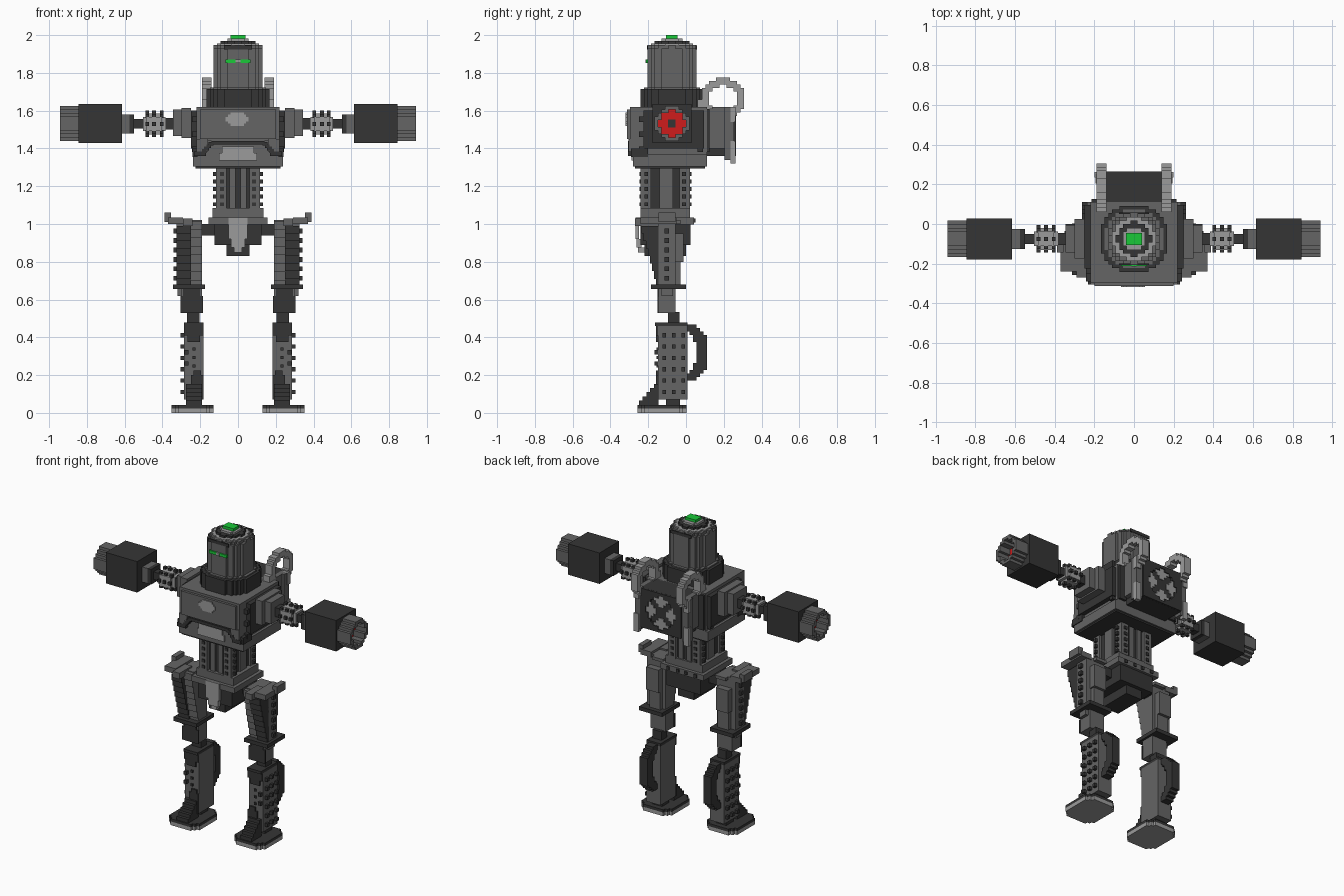
import bpy, bmesh, math
from mathutils import Vector

CY = -0.075   # depth of the body axis
V = 0.0185    # step size of the blocky curves


def material(name, rgb):
    m = bpy.data.materials.new(name)
    m.diffuse_color = (*rgb, 1)
    return m


DARK = material("dark_grey", (0.036, 0.036, 0.036))
MID = material("mid_grey", (0.13, 0.13, 0.13))
LIGHT = material("light_grey", (0.33, 0.33, 0.33))
GREEN = material("green", (0.01, 0.58, 0.04))
RED = material("red", (0.62, 0.012, 0.012))


def finish(name, mat, bm):
    bmesh.ops.remove_doubles(bm, verts=bm.verts, dist=1e-5)
    bmesh.ops.recalc_face_normals(bm, faces=bm.faces)
    me = bpy.data.meshes.new(name)
    bm.to_mesh(me)
    bm.free()
    me.materials.append(mat)
    ob = bpy.data.objects.new(name, me)
    bpy.context.collection.objects.link(ob)
    return ob


def boxes(name, mat, items, mirror=False):
    """One object from boxes (x0, x1, y0, y1, z0, z1), optionally mirrored in x."""
    items = list(items)
    if mirror:
        items += [(-b[1], -b[0], *b[2:]) for b in items]
    bm = bmesh.new()
    for x0, x1, y0, y1, z0, z1 in items:
        vs = bmesh.ops.create_cube(bm, size=1)["verts"]
        for v in vs:
            v.co = Vector((x0 + (v.co.x + .5) * (x1 - x0),
                           y0 + (v.co.y + .5) * (y1 - y0),
                           z0 + (v.co.z + .5) * (z1 - z0)))
    return finish(name, mat, bm)


def stepped(name, mat, axis, lo, hi, centre, inside, size=V, mirror=False):
    """Blocky prism: grid cells passing inside(u, v), extruded along an axis."""
    n = 18
    cells = {(i, j) for i in range(-n, n) for j in range(-n, n)
             if inside((i + .5) * size, (j + .5) * size)}

    def place(u, v, w):
        u, v = u * size + centre[0], v * size + centre[1]
        return {"x": (w, u, v), "y": (u, w, v), "z": (u, v, w)}[axis]

    bm = bmesh.new()
    for sign in ((1, -1) if mirror else (1,)):
        def quad(*pts):
            bm.faces.new([bm.verts.new((sign * p[0], p[1], p[2]))
                          for p in (place(*q) for q in pts)])
        for i, j in cells:
            c = [(i, j), (i + 1, j), (i + 1, j + 1), (i, j + 1)]
            for w in (lo, hi):
                quad(*[(*p, w) for p in c])
            for k, (di, dj) in enumerate(((0, -1), (1, 0), (0, 1), (-1, 0))):
                if (i + di, j + dj) not in cells:
                    a, b = c[k], c[(k + 1) % 4]
                    quad((*a, lo), (*b, lo), (*b, hi), (*a, hi))
    return finish(name, mat, bm)


def disc(r, r_in=0):
    return lambda u, v: r_in <= math.hypot(u, v) < r


# Head: stepped dome, lid tiers, lamp and visor slit
for name, mat, r, z0, z1 in (("head", MID, .133, 1.70, 1.93),
                             ("head_bevel", MID, .122, 1.93, 1.948),
                             ("lid_rim", LIGHT, .108, 1.948, 1.956),
                             ("lid", DARK, .085, 1.956, 1.970),
                             ("lamp_base", LIGHT, .064, 1.970, 1.983)):
    stepped(name, mat, "z", z0, z1, (0, CY), disc(r))
boxes("head_band", DARK, [(-.075, .075, -.207, -.2, 1.925, 1.945),
                          (-.075, .075, .05, .057, 1.925, 1.945)])
boxes("lamp", GREEN, [(-.04, .04, -.105, -.045, 1.983, 2.0)])
boxes("visor", GREEN, [(-.065, .065, -.212, -.2, 1.852, 1.871)])
boxes("visor_centre", LIGHT, [(-.012, .012, -.214, -.2, 1.852, 1.871)])
stepped("collar", DARK, "z", 1.61, 1.715, (0, CY), disc(.175))
stepped("collar_ring", MID, "z", 1.715, 1.722, (0, CY), disc(.153))

# Torso
boxes("torso", MID, [(-.22, .22, -.28, .11, 1.36, 1.62),
                     (-.237, .237, -.28, .11, 1.305, 1.37)])
boxes("torso_underside", DARK, [(-.225, .225, -.27, .1, 1.295, 1.305)])
boxes("chest_plate", MID, [(-.22, .22, -.297, -.28, 1.44, 1.62),
                           (-.20, .20, -.313, -.297, 1.45, 1.605)])
boxes("chest_lip", DARK, [(-.14, .14, -.306, -.28, 1.42, 1.44)], False)
boxes("chest_lip_sides", DARK,
      [(.13 + .012 * k, .155 + .012 * k, -.306, -.28, 1.415 - .013 * k, 1.435 - .013 * k)
       for k in range(4)] + [(.17, .232, -.306, -.27, 1.36, 1.385),
                             (.215, .242, -.29, -.2, 1.355, 1.40)], True)
boxes("chest_corner", MID, [(.16, .22, -.305, -.28, 1.385, 1.45)], True)
boxes("belly_plate", LIGHT, [(-.1, .1, -.288, -.28, 1.335, 1.375),
                             (-.085, .085, -.29, -.28, 1.375, 1.41)])
stepped("chest_emblem", LIGHT, "y", -.319, -.313, (-.005, 1.555),
        lambda u, v: (u / .06) ** 2 + (v / .038) ** 2 < 1, .012)
boxes("side_studs", DARK, [(.22, .243, y, y + .03, z, z + .03)
                           for y in (-.25, .06) for z in (1.38, 1.46, 1.54)], True)
boxes("back_columns", DARK, [(.165, .215, .1, .125, 1.38, 1.61)], True)

# Backpack with fan, rails and carrying hooks
boxes("backpack", DARK, [(-.15, .15, .1, .255, 1.36, 1.62)])
stepped("fan_frame", DARK, "y", .245, .266, (0, 1.49),
        lambda u, v: abs(u) < .148 and abs(v) < .13 and math.hypot(u, v) > .105)
stepped("fan_blades", LIGHT, "y", .25, .26, (0, 1.49),
        lambda u, v: math.hypot(u, v) < .11 and abs(abs(u) - abs(v)) > .022)
boxes("backpack_rails", MID, [(.15, .195, .205, .255, 1.34, 1.62),
                              (.15, .18, .1, .205, 1.40, 1.62)], True)
boxes("rail_trim", LIGHT, [(.165, .2, .235, .262, 1.32, 1.44),
                           (.165, .2, .235, .262, 1.54, 1.62)], True)
stepped("hooks", LIGHT, "x", .14, .19, (.195, 1.665),
        lambda u, v: .075 < math.hypot(u, v * 1.08) < .117 and (v > -.05 or u > .02),
        mirror=True)
boxes("hook_feet", LIGHT, [(.14, .19, .06, .11, 1.61, 1.66)], True)

# Shoulders
boxes("shoulder_backing", DARK, [(.22, .25, -.225, .095, 1.40, 1.60)], True)
boxes("shoulder", MID, [(.25, .30, -.175, .025, 1.455, 1.615),
                        (.30, .345, -.145, -.005, 1.465, 1.605)], True)

# Arms: rod, studded ball elbow, forearm block and hollow barrel
boxes("arm_rods", DARK, [(.34, .40, -.105, -.045, 1.50, 1.56),
                         (.48, .56, -.10, -.05, 1.505, 1.555),
                         (.55, .575, -.125, -.025, 1.48, 1.58)], True)
boxes("wrist", MID, [(.575, .62, -.125, -.025, 1.48, 1.58)], True)
for k, r in enumerate((.04, .055, .062, .062, .055, .04)):
    stepped("elbow_ball", LIGHT, "x", .384 + k * .02, .404 + k * .02, (CY, 1.53),
            disc(r), mirror=True)
boxes("elbow_studs", DARK,
      [(x, x + .019, CY + .06 * math.cos(a) - .01, CY + .06 * math.cos(a) + .01,
        1.53 + .06 * math.sin(a) - .01, 1.53 + .06 * math.sin(a) + .01)
       for x in (.395, .435, .472) for a in [math.pi / 4 * i for i in range(8)]], True)
boxes("forearm", DARK, [(.615, .845, -.178, .028, 1.43, 1.635)], True)
stepped("barrel", MID, "x", .84, .942, (CY, 1.532), disc(.089, .066), mirror=True)
stepped("barrel_core", RED, "x", .845, .862, (CY, 1.532), disc(.075, .022), mirror=True)
boxes("barrel_pin", DARK, [(.845, .866, CY - .02, CY + .02, 1.512, 1.552)], True)

# Waist: core, ribs and studs
boxes("waist", DARK, [(-.1, .1, -.215, .005, 1.08, 1.30)])
boxes("waist_ribs", MID, [(.06, .117, -.24, -.185, 1.08, 1.30),
                          (.06, .117, -.035, .022, 1.08, 1.30),
                          (.095, .112, -.14, -.07, 1.08, 1.30),
                          (.012, .045, -.225, .012, 1.08, 1.30)], True)
boxes("waist_studs", DARK,
      [b for z in [1.095 + .04 * k for k in range(5)] for b in
       ((.117, .133, -.22, -.2, z, z + .02), (.117, .133, -.02, 0, z, z + .02),
        (.075, .095, -.246, -.24, z, z + .02), (.075, .095, .022, .028, z, z + .02))], True)

# Pelvis and hip axle
boxes("pelvis", MID, [(-.135, .135, -.24, .02, 1.03, 1.085),
                      (-.157, .157, -.262, .042, .998, 1.035)])
boxes("pelvis_lower", DARK, [(-.125, .125, -.24, .025, .89, 1.0),
                             (-.06, .06, -.22, -.0, .83, .89)])
boxes("pelvis_bolts", DARK, [(.09, .11, .042, .049, 1.008, 1.028),
                             (.02, .04, .042, .049, 1.008, 1.028)], True)
boxes("hip_axle", DARK, [(-.2, .2, -.13, -.06, .94, 1.0)])
boxes("groin_plate", LIGHT, [(-.05, .05, -.268, -.25, .92, 1.035),
                             (-.038, .038, -.262, -.235, .875, .92),
                             (-.02, .02, -.255, -.215, .85, .875)])

# Thighs: column, sloping front armour, hip pads, studs and knee ring
boxes("thigh", MID, [(.19, .325, -.145, -.055, .66, 1.02),
                     (.21, .30, -.055, -.012, .80, .95),
                     (.21, .29, -.055, -.03, .68, .80)], True)
boxes("thigh_armour", DARK,
      [(.25, .325, -.235 + .011 * k, -.14, .95 - .04 * k, .99 - .04 * k)
       for k in range(8)], True)
boxes("thigh_guard", MID,
      [(.19, .25, -.215 + .01 * k, -.14, .97 - .045 * k, 1.015 - .045 * k)
       for k in range(7)], True)
boxes("hip_pads", MID, [(.24, .29, -.27, -.14, .99, 1.03),
                        (.29, .37, -.24, -.05, 1.0, 1.035),
                        (.355, .388, -.145, -.055, 1.01, 1.06),
                        (.19, .27, -.19, -.03, 1.0, 1.02)], True)
boxes("thigh_studs", DARK, [(.325, .342, -.115, -.09, z, z + .025)
                            for z in [.70 + .05 * k for k in range(6)]], True)
boxes("knee_ring", DARK, [(.175, .345, -.185, 0, .655, .68)], True)
boxes("knee_block", MID, [(.19, .30, -.145, -.055, .53, .655),
                          (.29, .32, -.13, -.07, .62, .655)], True)
boxes("knee_front", DARK, [(.185, .305, -.152, -.143, .53, .62),
                           (.2, .29, -.152, -.143, .62, .655)], True)
boxes("knee_rod", DARK, [(.205, .27, -.095, -.035, .46, .535)], True)

# Shins: column, front guards, studs and blocky calf loop
boxes("shin", MID, [(.182, .285, -.147, .008, .07, .46)], True)
boxes("shin_cap", DARK, [(.182, .285, -.165, .008, .46, .478),
                         (.182, .285, -.158, -.145, .41, .46),
                         (.2, .268, -.158, -.145, .375, .41)], True)
boxes("shin_guard", DARK, [(.182, .25, -.158, -.145, .07, .20),
                           (.195, .235, -.158, -.145, .20, .225)]
      + [(.19, .275, -.25 + .02 * k, -.145, .042 + .022 * k, .066 + .022 * k)
         for k in range(5)], True)
boxes("shin_studs", DARK,
      [(.285, .304, y, y + .02, z, z + .022) for y in (-.125, -.075, -.025)
       for z in [.10 + .06 * k for k in range(6)]]
      + [(.262, .282, -.166, -.147, z, z + .022) for z in [.25 + .06 * k for k in range(2)]]
      + [(.225, .24, -.156, -.147, z, z + .015) for z in (.24, .285, .33)], True)
stepped("calf_loop", DARK, "x", .205, .262, (.0, .32),
        lambda u, v: u > 0 and .8 * .07 < max(u, .55 * abs(v) + .5 * u) < .105
        and abs(v) < .145 and u > .045 - max(0, abs(v) - .08) * .9,
        mirror=True)

# Feet: chamfered sole and top plate
def foot_shape(u, v):
    return abs(u) < .106 and abs(v) < .133 and abs(u) + abs(v) < .195


stepped("ankle", DARK, "z", .035, .075, (.235, -.07), disc(.045), mirror=True)
stepped("foot_top", DARK, "z", .024, .042, (.24, -.128), foot_shape, mirror=True)
stepped("sole", LIGHT, "z", 0, .024, (.24, -.128), foot_shape, mirror=True)
